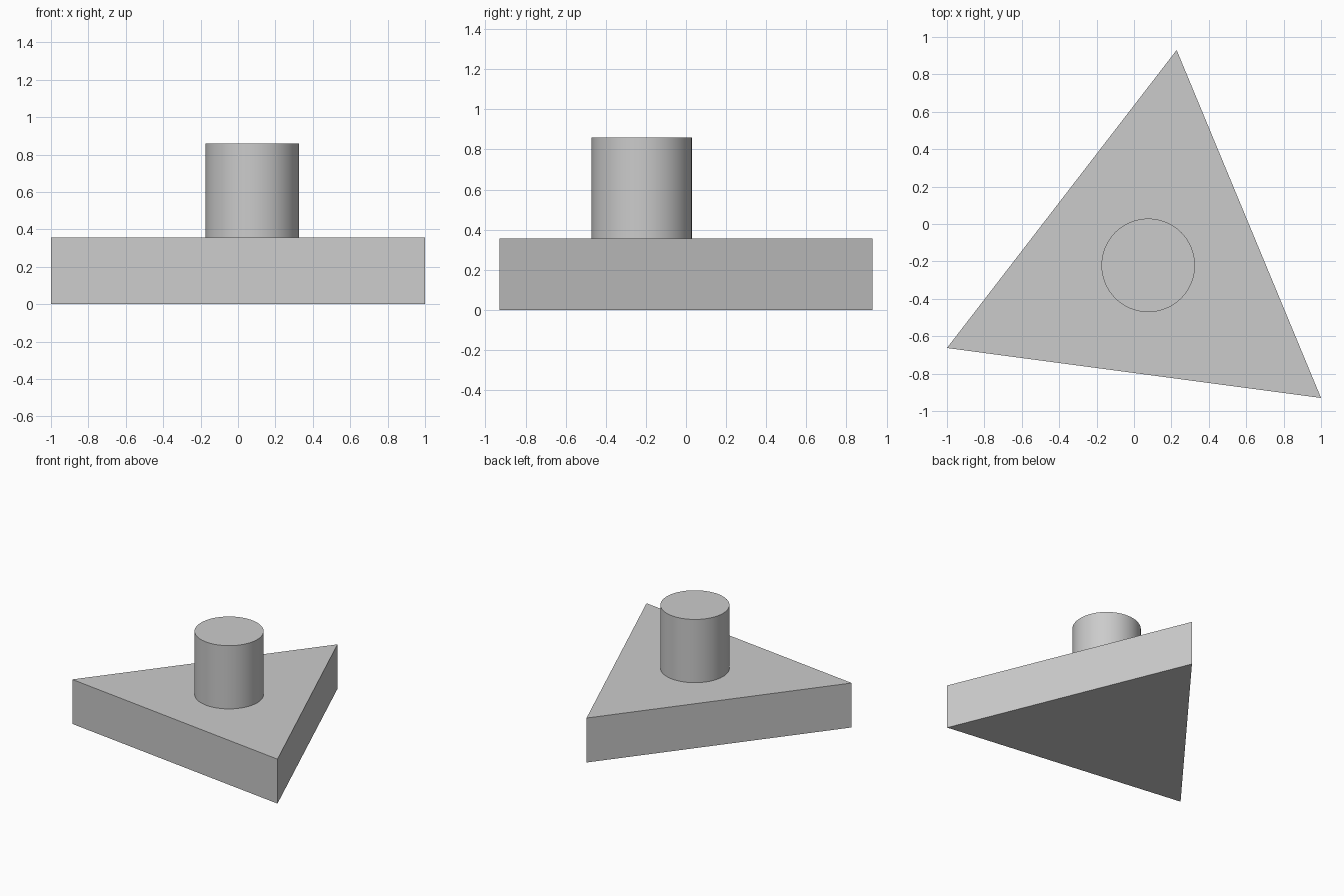
import bpy, bmesh, math
from mathutils import Vector

cube = bpy.data.objects.get("Cube")
if cube:
    bpy.data.objects.remove(cube, do_unlink=True)

GREY = (0.6, 0.6, 0.6, 1)
mat = bpy.data.materials.new("light grey")
mat.use_nodes = True
mat.diffuse_color = GREY
mat.node_tree.nodes["Principled BSDF"].inputs["Base Color"].default_value = GREY

BASE_TOP = 0.355
POST_TOP = 0.86


def prism(name, outline, z0, z1):
    """Extrude a counter-clockwise outline from z0 to z1 as a closed solid."""
    bm = bmesh.new()
    face = bm.faces.new([bm.verts.new((x, y, z0)) for x, y in outline])
    top = bmesh.ops.extrude_face_region(bm, geom=[face], use_keep_orig=True)["geom"]
    verts = [g for g in top if isinstance(g, bmesh.types.BMVert)]
    bmesh.ops.translate(bm, verts=verts, vec=Vector((0, 0, z1 - z0)))
    bmesh.ops.recalc_face_normals(bm, faces=bm.faces)
    mesh = bpy.data.meshes.new(name)
    bm.to_mesh(mesh)
    bm.free()
    mesh.materials.append(mat)
    obj = bpy.data.objects.new(name, mesh)
    bpy.context.collection.objects.link(obj)
    return obj


# Triangular base plate
prism("triangular_base", [(-1, -0.663), (1, -0.93), (0.228, 0.93)], 0, BASE_TOP)

# Round post standing on the base
SIDES = 64
angles = [2 * math.pi * i / SIDES for i in range(SIDES)]
circle = [(0.076 + 0.25 * math.cos(a), -0.221 + 0.25 * math.sin(a)) for a in angles]
post = prism("round_post", circle, BASE_TOP, POST_TOP)

bpy.ops.object.select_all(action="DESELECT")
post.select_set(True)
bpy.context.view_layer.objects.active = post
bpy.ops.object.shade_smooth_by_angle(angle=math.radians(30))
